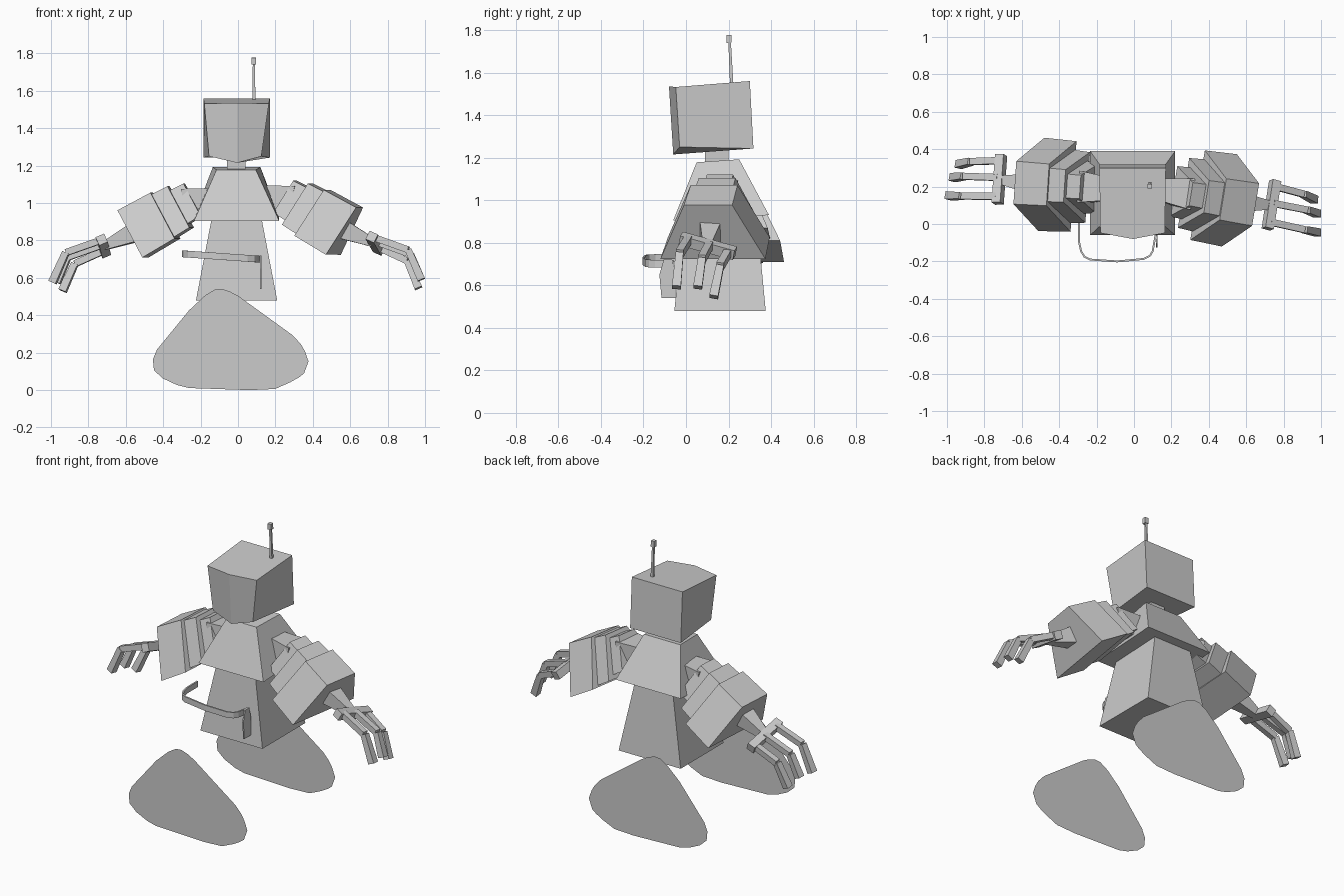
import bpy, bmesh, math
from mathutils import Vector, Matrix

if "Cube" in bpy.data.objects:
    bpy.data.objects.remove(bpy.data.objects["Cube"])

gray = bpy.data.materials.new("plain_gray")
gray.diffuse_color = (0.6, 0.6, 0.6, 1)
gray.use_nodes = True
gray.node_tree.nodes["Principled BSDF"].inputs["Base Color"].default_value = gray.diffuse_color


def finish(name, bm, matrix=None):
    if matrix:
        bm.transform(matrix)
    bmesh.ops.recalc_face_normals(bm, faces=bm.faces[:])
    me = bpy.data.meshes.new(name)
    bm.to_mesh(me)
    bm.free()
    me.materials.append(gray)
    ob = bpy.data.objects.new(name, me)
    bpy.context.collection.objects.link(ob)
    return ob


def loft(name, rings, matrix=None):
    """Skin a list of equal-length rings and cap both ends."""
    bm = bmesh.new()
    vs = [[bm.verts.new(p) for p in r] for r in rings]
    n = len(vs[0])
    for a, b in zip(vs, vs[1:]):
        for i in range(n):
            j = (i + 1) % n
            bm.faces.new((a[i], a[j], b[j], b[i]))
    bm.faces.new(vs[0])
    bm.faces.new(vs[-1])
    return finish(name, bm, matrix)


def rect(x0, x1, y0, y1, z0, z1=None):
    """Rectangle ring; z0 at the front edge, z1 at the back edge."""
    z1 = z0 if z1 is None else z1
    return [(x0, y0, z0), (x1, y0, z0), (x1, y1, z1), (x0, y1, z1)]


def beam(name, p, q, a, b, matrix=None, side=(0, 1, 0)):
    """Square bar from p to q with half sizes a (start) and b (end)."""
    p, q = Vector(p), Vector(q)
    d = (q - p).normalized()
    w = Vector(side)
    w = (w - d * w.dot(d)).normalized()
    u = d.cross(w)
    loft(name, [[c + w * i * h + u * j * h for i, j in ((-1, -1), (1, -1), (1, 1), (-1, 1))]
                for c, h in ((p, a), (q, b))], matrix)


# body
loft("lower_body", [rect(-.225, .21, -.055, .375, .478), rect(-.125, .11, 0, .325, 1.0)])
top = rect(-.115, .095, .05, .25, 1.178, 1.192)
top[2], top[3] = (.12, .25, 1.192), (-.135, .25, 1.192)
loft("chest", [rect(-.235, .22, -.06, .39, .905, .93), top])
loft("neck", [rect(-.06, .04, .09, .2, 1.15), rect(-.06, .04, .09, .2, 1.27)])

# head with a pointed front
loft("head", [
    [(-.185, .317, 1.243), (-.155, -.03, 1.25), (-.005, -.06, 1.215), (.125, -.03, 1.25), (.17, .317, 1.243)],
    [(-.185, .30, 1.56), (-.18, -.048, 1.532), (-.005, -.08, 1.535), (.165, -.048, 1.532), (.17, .30, 1.56)]])
beam("antenna_stem", (.085, .215, 1.54), (.085, .205, 1.745), .008, .006)
beam("antenna_tip", (.085, .203, 1.74), (.085, .202, 1.777), .012, .012)

# arm frame: along, across and up directions of the sleeve
along = Vector((.86, -.14, -.49)).normalized()
across = Vector((.16, .985, 0))
across = (across - along * across.dot(along)).normalized()
up = across.cross(along)
if up.z < 0:
    up = -up
sleeve_end = Vector((.58, .115, .85))


def sleeve_ring(s, ws, hs):
    c = sleeve_end + along * s
    return [c + across * w * ws + up * h * hs
            for w, h in ((-.25, -.145), (.25, -.145), (.115, .145), (-.115, .145))]


def arm(side, m):
    # stepped trapezoid sleeve
    for part, s0, s1, ws, hs in (("outer", -.2, 0, 1, 1), ("middle", -.295, -.2, .78, .9),
                                 ("inner", -.375, -.295, .56, .7)):
        loft(f"{side}_sleeve_{part}", [sleeve_ring(s0, ws * .97, hs * .97), sleeve_ring(s1, ws, hs)], m)
    beam(f"{side}_shoulder", (.1, .19, 1.04), (.3, .16, 1.005), .055, .085, m)
    beam(f"{side}_wrist", (.57, .115, .855), (.73, .1, .785), .05, .022, m)
    beam(f"{side}_knuckle_bar", (.715, -.025, .82), (.755, .23, .75), .025, .025, m, (1, 0, -.5))
    # three bent fingers
    fingers = (((.755, .2, .76), (.905, .16, .69), (.965, .13, .545)),
               ((.745, .11, .79), (.925, .075, .725), (.98, .055, .59)),
               ((.73, .01, .815), (.91, -.03, .75), (.98, -.045, .59)))
    for i, (a, b, c) in enumerate(fingers):
        beam(f"{side}_finger_{i + 1}", a, b, .018, .018, m)
        beam(f"{side}_fingertip_{i + 1}", b, c, .018, .021, m)


arm("right", None)
pivot = Vector((-.16, .19, 0))
arm("left", Matrix.Translation(pivot + Vector((.02, .005, -.015))) @ Matrix.Rotation(math.radians(-13), 4, 'Z')
    @ Matrix.Translation(-pivot) @ Matrix.Scale(-1, 4, (1, 0, 0)))

# curved strap in front of the body
path = [(-.295, .015), (-.295, -.09), (-.283, -.145), (-.265, -.175), (-.235, -.19), (-.09, -.2),
        (.05, -.187), (.085, -.17), (.1, -.145), (.115, -.06)]
bm = bmesh.new()
rows = []
for x, y in path:
    z = .715 - .07 * (x + .1)
    rows.append([bm.verts.new((x, y, z + h)) for h in (-.018, .018)])
for a, b in zip(rows, rows[1:]):
    bm.faces.new((a[0], b[0], b[1], a[1]))
strap = finish("strap", bm)
sol = strap.modifiers.new("thickness", 'SOLIDIFY')
sol.thickness = .01
sol.offset = 0

# thin plate hanging from the strap
plate = [(-.125, .65), (-.115, .54), (-.05, .54), (-.05, .66), (-.065, .72), (-.105, .72)]
loft("hanging_plate", [[(x, y, z) for y, z in plate] for x in (.117, .125)])

# rounded upright sheets before and behind the body
outline = [(-.176, .508), (-.123, .54), (-.086, .543), (-.043, .529), (.005, .503), (.294, .294),
           (.337, .246), (.358, .209), (.377, .155), (.353, .091), (.326, .07), (.278, .043),
           (.198, .008), (.064, .002), (-.262, .013), (-.326, .029), (-.401, .064), (-.449, .107),
           (-.455, .166), (-.433, .219), (-.262, .428)]
for name, y in (("front_sheet", -.445), ("back_sheet", .435)):
    bm = bmesh.new()
    bm.faces.new([bm.verts.new((x, y, z - .002)) for x, z in outline])
    finish(name, bm)
